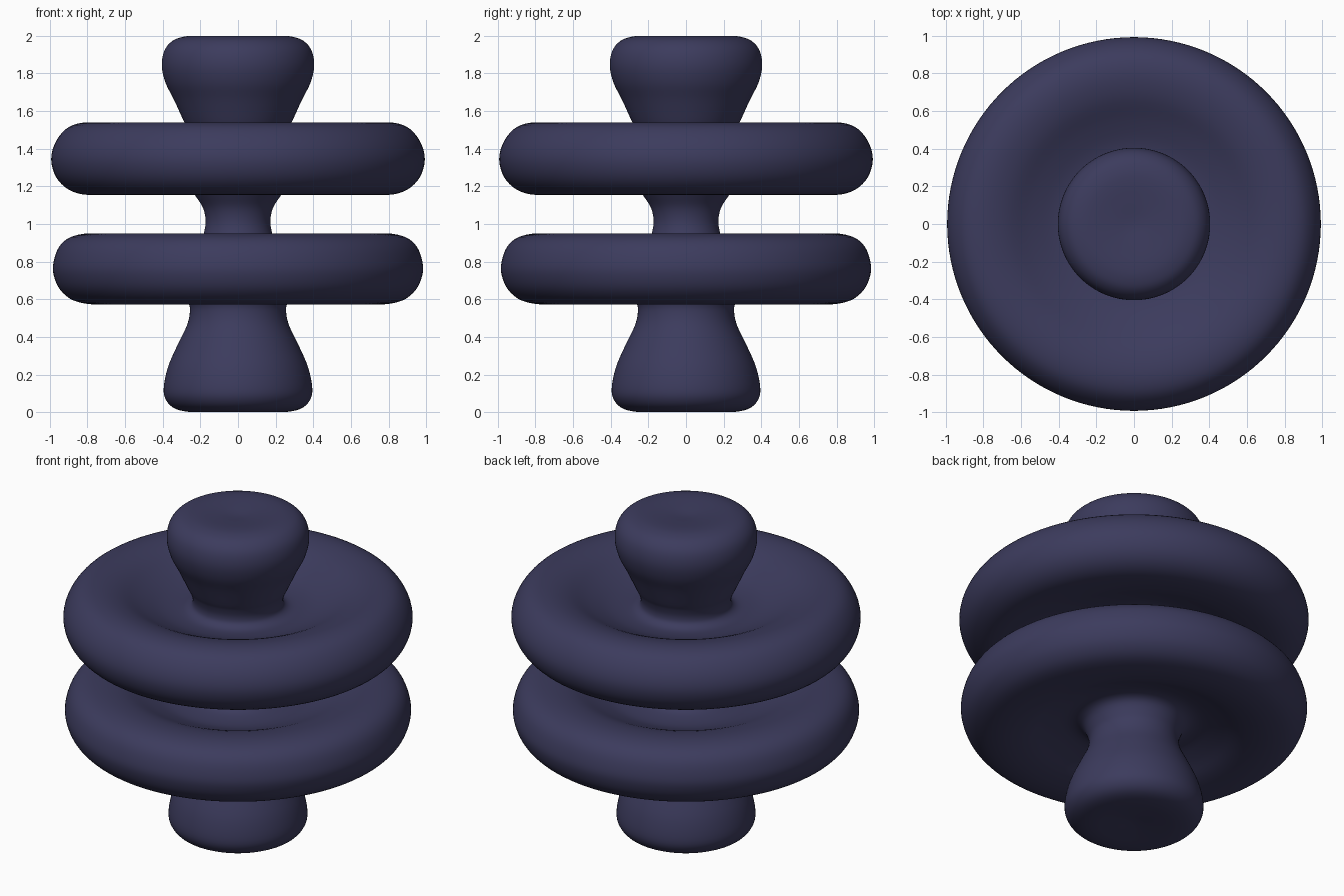
import bpy, bmesh, math
from mathutils import Vector

if "Cube" in bpy.data.objects:
    bpy.data.objects.remove(bpy.data.objects["Cube"])

# Half profile (radius, height) of the turned body, bottom to top
foot = [(0, .015), (.12, .006), (.24, 0), (.33, .017), (.38, .06), (.395, .125), (.372, .24),
        (.32, .36), (.272, .46), (.256, .53), (.262, .58), (.295, .65)]
lower_disc = [(.37, .67), (.5, .635), (.62, .59), (.75, .572), (.87, .592), (.945, .65),
              (.98, .73), (.98, .80), (.95, .88), (.89, .93), (.79, .95), (.66, .935),
              (.52, .88), (.4, .845), (.27, .85)]
waist = [(.21, .88), (.185, .94), (.172, 1.01), (.184, 1.08), (.22, 1.14), (.275, 1.205)]
upper_disc = [(.37, 1.24), (.5, 1.215), (.65, 1.17), (.8, 1.155), (.9, 1.183), (.967, 1.25),
              (.993, 1.345), (.967, 1.44), (.9, 1.515), (.8, 1.54), (.68, 1.52),
              (.55, 1.46), (.43, 1.415), (.32, 1.4)]
knob = [(.268, 1.42), (.257, 1.46), (.27, 1.51), (.29, 1.55), (.34, 1.66), (.385, 1.75),
        (.405, 1.84), (.392, 1.92), (.35, 1.972), (.29, 1.995), (.22, 2), (.12, 1.993),
        (0, 1.983)]
points = [Vector(p) for p in foot + lower_disc + waist + upper_disc + knob]


def smooth_curve(pts, steps):
    """Catmull-Rom curve through the profile points."""
    ext = [Vector((-pts[1].x, pts[1].y))] + pts + [Vector((-pts[-2].x, pts[-2].y))]
    out = []
    for a, b, c, d in zip(ext, ext[1:], ext[2:], ext[3:]):
        for i in range(steps):
            t = i / steps
            out.append(.5 * (2 * b + (c - a) * t + (2 * a - 5 * b + 4 * c - d) * t * t
                             + (3 * b - a - 3 * c + d) * t ** 3))
    return out + [pts[-1]]


# Spin the profile round the vertical axis
bm = bmesh.new()
verts = [bm.verts.new((max(p.x, 0), 0, p.y)) for p in smooth_curve(points, 4)]
edges = [bm.edges.new(pair) for pair in zip(verts, verts[1:])]
bmesh.ops.spin(bm, geom=verts + edges, cent=(0, 0, 0), axis=(0, 0, 1),
               angle=math.tau, steps=128, use_duplicate=False)
bmesh.ops.remove_doubles(bm, verts=bm.verts, dist=1e-5)
bmesh.ops.recalc_face_normals(bm, faces=bm.faces)
for f in bm.faces:
    f.smooth = True

mesh = bpy.data.meshes.new("double_disc_spool")
bm.to_mesh(mesh)
bm.free()
spool = bpy.data.objects.new("double_disc_spool", mesh)
bpy.context.collection.objects.link(spool)

# Dark slate blue
mat = bpy.data.materials.new("dark slate blue")
mat.diffuse_color = (.045, .044, .11, 1)
mat.use_nodes = True
mat.node_tree.nodes["Principled BSDF"].inputs["Base Color"].default_value = mat.diffuse_color
mesh.materials.append(mat)
